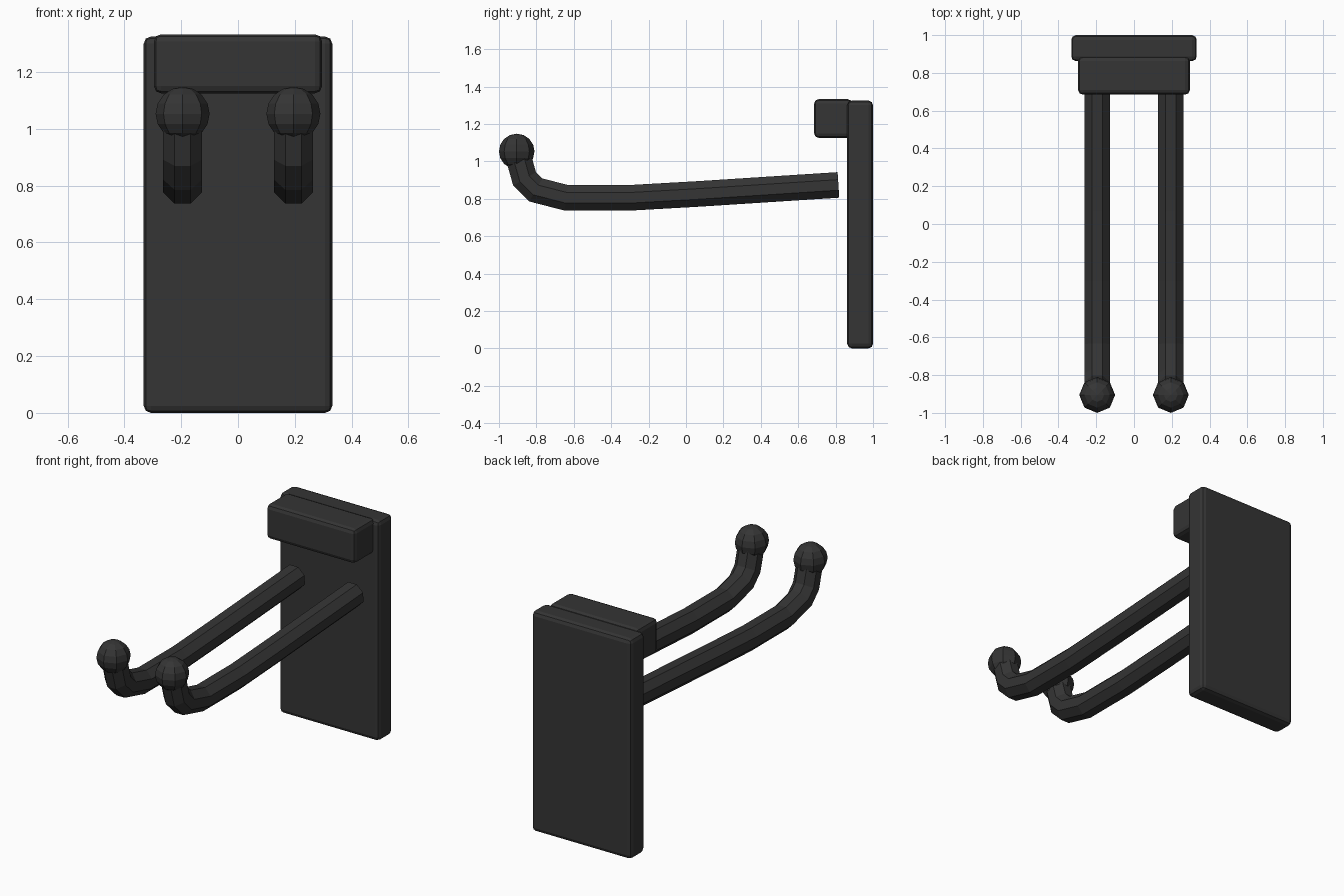
import bpy, bmesh, math
from mathutils import Vector

cube = bpy.data.objects.get("Cube")
if cube:
    bpy.data.objects.remove(cube, do_unlink=True)

black = bpy.data.materials.new("matte black")
black.use_nodes = True
COLOUR = (0.035, 0.035, 0.035, 1)
black.diffuse_color = COLOUR
black.node_tree.nodes["Principled BSDF"].inputs["Base Color"].default_value = COLOUR


def finish(name, bm, smooth_angle=None):
    bmesh.ops.recalc_face_normals(bm, faces=bm.faces)
    mesh = bpy.data.meshes.new(name)
    bm.to_mesh(mesh)
    bm.free()
    mesh.materials.append(black)
    obj = bpy.data.objects.new(name, mesh)
    bpy.context.collection.objects.link(obj)
    if smooth_angle:
        bpy.ops.object.select_all(action="DESELECT")
        obj.select_set(True)
        bpy.context.view_layer.objects.active = obj
        bpy.ops.object.shade_smooth_by_angle(angle=math.radians(smooth_angle))
    return obj


def bevelled_box(name, low, high, width):
    low, high = Vector(low), Vector(high)
    bm = bmesh.new()
    bmesh.ops.create_cube(bm, size=1)
    bmesh.ops.scale(bm, vec=high - low, verts=bm.verts)
    bmesh.ops.translate(bm, vec=(low + high) / 2, verts=bm.verts)
    bmesh.ops.bevel(bm, geom=bm.edges[:], offset=width, segments=2,
                    profile=0.5, affect="EDGES")
    return finish(name, bm)


def tube(name, x, path, radius, sides=8):
    """Sweep an upright polygon along a path in the yz plane, mitred at bends."""
    points = [Vector((x, y, z)) for y, z in path]
    across = Vector((1, 0, 0))
    bm = bmesh.new()
    rings = []
    for i, p in enumerate(points):
        before = (p - points[i - 1]).normalized() if i else None
        after = (points[i + 1] - p).normalized() if i + 1 < len(points) else None
        before, after = before or after, after or before
        tangent = (before + after).normalized()
        up = tangent.cross(across) / tangent.dot(after)
        ring = []
        for k in range(sides):
            a = math.tau * (k + 0.5) / sides
            ring.append(bm.verts.new(p + radius * (math.cos(a) * across + math.sin(a) * up)))
        rings.append(ring)
    for r, s in zip(rings, rings[1:]):
        for k in range(sides):
            n = (k + 1) % sides
            bm.faces.new((r[k], r[n], s[n], s[k]))
    bm.faces.new(rings[0])
    bm.faces.new(rings[-1])
    return finish(name, bm)


def ball(name, centre, radius):
    bm = bmesh.new()
    bmesh.ops.create_uvsphere(bm, u_segments=8, v_segments=8, radius=radius)
    bmesh.ops.translate(bm, vec=centre, verts=bm.verts)
    return finish(name, bm)


# Wall plate and the block near its top
bevelled_box("back_plate", (-0.332, 0.862, 0), (0.332, 1, 1.325), 0.025)
bevelled_box("top_block", (-0.296, 0.685, 1.125), (0.296, 0.888, 1.333), 0.025)

# Two prongs that sag slightly, turn up at the front and end in balls
PRONG = [(0.815, 0.874), (0.07, 0.826), (-0.3, 0.805), (-0.64, 0.805),
         (-0.803, 0.847), (-0.863, 0.906), (-0.895, 1.02)]
for side, x in (("left", 0.195), ("right", -0.195)):
    tube(side + "_prong", x, PRONG, 0.074)
    ball(side + "_ball_tip", (x, -0.905, 1.053), 0.095)
